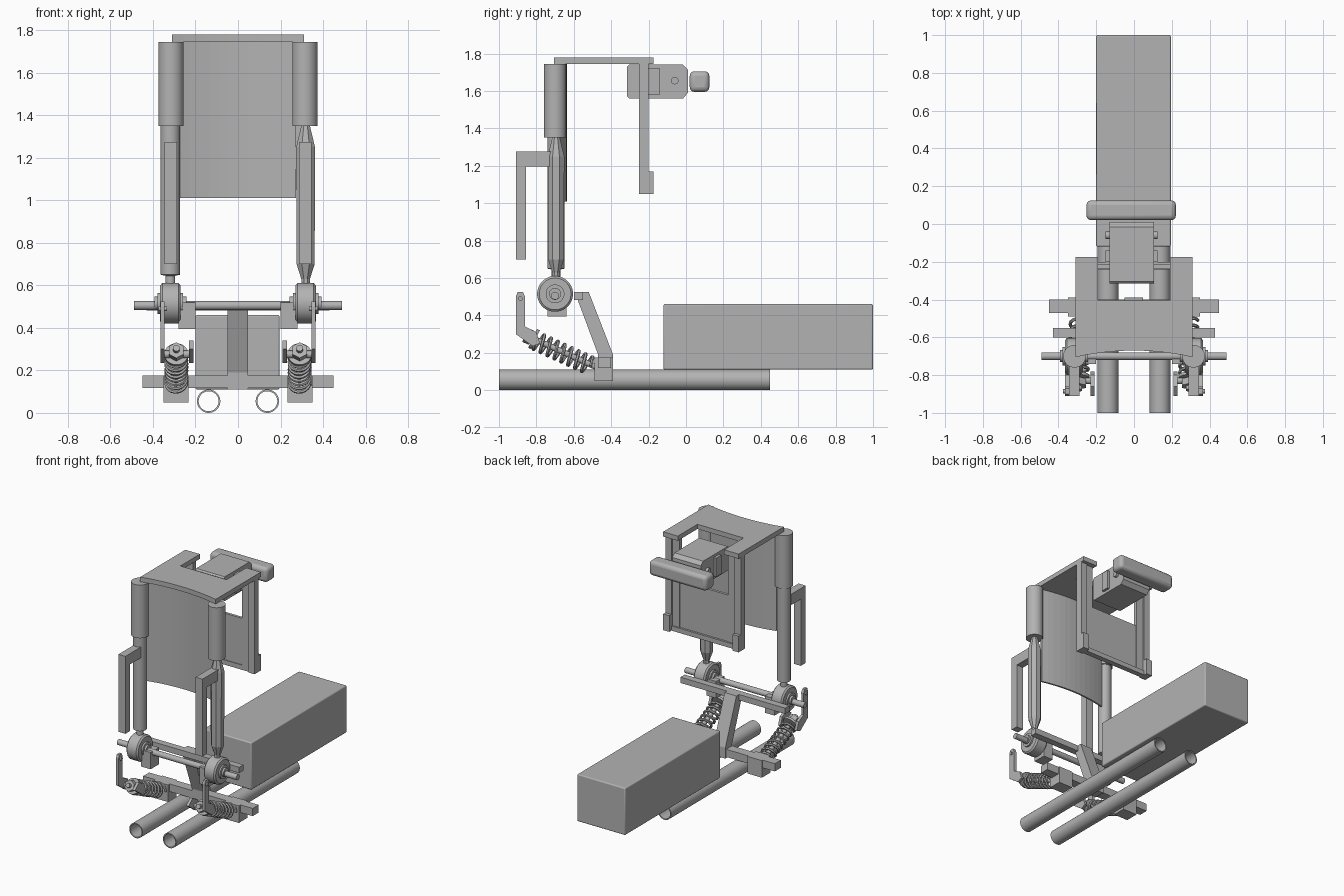
import bpy, bmesh, math
from mathutils import Vector

old = bpy.data.objects.get("Cube")
if old:
    bpy.data.objects.remove(old, do_unlink=True)

grey = bpy.data.materials.new("plain_grey")
grey.use_nodes = True
COLOUR = (0.45, 0.45, 0.45, 1)
grey.diffuse_color = COLOUR
grey.node_tree.nodes["Principled BSDF"].inputs["Base Color"].default_value = COLOUR


def finish(name, bm, smooth=False, bevel=0):
    bmesh.ops.recalc_face_normals(bm, faces=bm.faces)
    mesh = bpy.data.meshes.new(name)
    bm.to_mesh(mesh)
    bm.free()
    mesh.materials.append(grey)
    ob = bpy.data.objects.new(name, mesh)
    bpy.context.collection.objects.link(ob)
    if bevel:
        mod = ob.modifiers.new("Bevel", "BEVEL")
        mod.width, mod.segments = bevel, 3
    if smooth:
        bpy.ops.object.select_all(action="DESELECT")
        ob.select_set(True)
        bpy.context.view_layer.objects.active = ob
        bpy.ops.object.shade_smooth_by_angle(angle=math.radians(35))
    return ob


def extrude(name, pts, vec):
    """Closed outline of 3D points swept along a vector."""
    bm = bmesh.new()
    face = bm.faces.new([bm.verts.new(p) for p in pts])
    new = bmesh.ops.extrude_face_region(bm, geom=[face], use_keep_orig=True)["geom"]
    bmesh.ops.translate(bm, vec=vec, verts=[v for v in new if isinstance(v, bmesh.types.BMVert)])
    return finish(name, bm)


def side_plate(name, yz, x0, x1):
    return extrude(name, [(x0, y, z) for y, z in yz], (x1 - x0, 0, 0))


def box(name, x, y, z, bevel=0):
    bm = bmesh.new()
    bmesh.ops.create_cube(bm, size=1)
    for v in bm.verts:
        v.co = [a[0] + (c + 0.5) * (a[1] - a[0]) for a, c in zip((x, y, z), v.co)]
    return finish(name, bm, bevel > 0, bevel)


def lathe(name, start, end, profile, sides=24, closed=False):
    """Spin (distance, radius) points around the line from start to end."""
    start, end = Vector(start), Vector(end)
    turn = Vector((0, 0, 1)).rotation_difference(end - start)
    bm = bmesh.new()
    rings = []
    for d, r in profile:
        ring = []
        for i in range(sides):
            a = math.tau * (i + 0.5) / sides
            ring.append(bm.verts.new(start + turn @ Vector((r * math.cos(a), r * math.sin(a), d))))
        rings.append(ring)
    pairs = list(zip(rings, rings[1:]))
    if closed:
        pairs.append((rings[-1], rings[0]))
    else:
        bm.faces.new(rings[0])
        bm.faces.new(rings[-1])
    for a, b in pairs:
        for i in range(sides):
            j = (i + 1) % sides
            bm.faces.new((a[i], a[j], b[j], b[i]))
    return finish(name, bm, sides > 10)


def rod(name, start, end, r, sides=24):
    length = (Vector(end) - Vector(start)).length
    return lathe(name, start, end, [(0, r), (length, r)], sides)


def coil(name, start, end, radius, turns, wire):
    start, end = Vector(start), Vector(end)
    turn = Vector((0, 0, 1)).rotation_difference(end - start)
    length = (end - start).length
    curve = bpy.data.curves.new(name, "CURVE")
    curve.dimensions = "3D"
    curve.bevel_depth, curve.bevel_resolution = wire, 1
    curve.use_fill_caps = True
    n = turns * 18
    line = curve.splines.new("POLY")
    line.points.add(n)
    for i, p in enumerate(line.points):
        a = math.tau * turns * i / n
        p.co = (*(start + turn @ Vector((radius * math.cos(a), radius * math.sin(a), length * i / n))), 1)
    helper = bpy.data.objects.new(name + "_path", curve)
    bpy.context.collection.objects.link(helper)
    bpy.context.view_layer.update()
    bm = bmesh.new()
    bm.from_mesh(helper.evaluated_get(bpy.context.evaluated_depsgraph_get()).to_mesh())
    bpy.data.objects.remove(helper, do_unlink=True)
    return finish(name, bm, True)


# Floor rails and rear cushion block
for s, side in ((-1, "right"), (1, "left")):
    x = s * 0.138
    lathe(side + "_rail", (x, -1, 0.055), (x, 0.45, 0.055),
          [(0, 0.055), (1.45, 0.055), (1.45, 0.047), (0, 0.047)], 32, True)
box("rear_block", (-0.2, 0.195), (-0.12, 1), (0.11, 0.46), 0.008)

# Lower cross bar, sloped mast, upper cross bar and axle
box("lower_cross_bar", (-0.45, 0.45), (-0.47, -0.4), (0.118, 0.175))
side_plate("mast", [(-0.595, 0.525), (-0.52, 0.525), (-0.39, 0.19), (-0.39, 0.11), (-0.47, 0.11), (-0.47, 0.19)],
           -0.05, 0.047)
box("upper_cross_bar", (-0.43, 0.43), (-0.6, -0.55), (0.482, 0.525))
rod("axle", (-0.49, -0.7, 0.505), (0.49, -0.7, 0.505), 0.021)

for s, side in ((-1, "right"), (1, "left")):
    def X(a, b):
        return sorted((s * a, s * b))

    # Hub on the axle
    x = s * 0.318
    lathe(side + "_hub", (x - 0.048, -0.7, 0.515), (x + 0.048, -0.7, 0.515),
          [(0, 0.085), (0.01, 0.096), (0.086, 0.096), (0.096, 0.085)], 32)
    rod(side + "_hub_collar", (x - 0.06, -0.7, 0.515), (x + 0.06, -0.7, 0.515), 0.05)
    rod(side + "_hub_bush", (x - 0.075, -0.7, 0.515), (x + 0.075, -0.7, 0.515), 0.032)
    box(side + "_axle_block", X(0.2, 0.28), (-0.74, -0.64), (0.395, 0.52))

    # Leg: the left one tapers at both ends
    if s > 0:
        leg = [(0, 0.022), (0.03, 0.022), (0.1, 0.046), (0.65, 0.048), (0.75, 0.022)]
    else:
        leg = [(0, 0.023), (0.045, 0.023), (0.05, 0.046), (0.75, 0.046)]
    lathe(side + "_leg", (x, -0.695, 0.6), (x, -0.695, 1.35), leg, 8 if s > 0 else 24)
    rod(side + "_sleeve", (s * 0.315, -0.7, 1.35), (s * 0.315, -0.7, 1.745), 0.06, 32)

    # Hanging handle
    side_plate(side + "_handle", [(-0.91, 0.7), (-0.855, 0.7), (-0.855, 1.195), (-0.72, 1.195), (-0.72, 1.275),
                                  (-0.91, 1.275)], *X(0.288, 0.345))

    # Pair of bent levers with pins
    outline = [(-0.91, 0.5), (-0.9, 0.525), (-0.872, 0.525), (-0.86, 0.5), (-0.86, 0.34), (-0.8, 0.31),
               (-0.78, 0.25), (-0.82, 0.235), (-0.91, 0.3)]
    side_plate(side + "_outer_lever", outline, *X(0.345, 0.365))
    side_plate(side + "_inner_lever", [p for p in outline if p[1] < 0.4], *X(0.21, 0.23))
    rod(side + "_lever_pin", (s * 0.21, -0.83, 0.275), (s * 0.365, -0.83, 0.275), 0.018, 12)
    rod(side + "_upper_pin", (s * 0.335, -0.885, 0.49), (s * 0.375, -0.885, 0.49), 0.012, 12)

    # Spring strut
    x = s * 0.29
    rod(side + "_strut_rod", (x, -0.88, 0.305), (x, -0.44, 0.105), 0.016, 12)
    rod(side + "_strut_nut", (x, -0.86, 0.295), (x, -0.825, 0.28), 0.04, 6)
    rod(side + "_strut_washer", (x, -0.82, 0.277), (x, -0.805, 0.27), 0.056)
    coil(side + "_spring", (x, -0.805, 0.265), (x, -0.51, 0.13), 0.048, 8, 0.009)
    box(side + "_strut_foot", X(0.232, 0.35), (-0.49, -0.39), (0.048, 0.175))

# Curved front panel and notched top plate
CURVE = [(-0.31 + 0.62 * i / 12) for i in range(13)]


def bow(x):
    return -0.035 * (x / 0.31) ** 2


front = [(x * 0.88, -0.648 + bow(x), 1.01) for x in CURVE]
back = [(x, y + 0.013, z) for x, y, z in reversed(front)]
extrude("front_panel", front + back, (0, 0, 0.75))
edge = [(x, -0.67 + bow(x), 1.745) for x in CURVE]
notch = [(0.31, -0.175), (0.19, -0.175), (0.19, -0.405), (-0.19, -0.405), (-0.19, -0.175), (-0.31, -0.175)]
extrude("top_plate", edge + [(x, y, 1.745) for x, y in notch], (0, 0, 0.035))

# Rear frame with panel and window opening
for s, side in ((-1, "right"), (1, "left")):
    side_plate(side + "_frame_post", [(-0.25, 1.05), (-0.175, 1.05), (-0.175, 1.17), (-0.2, 1.17), (-0.2, 1.745),
                                      (-0.25, 1.745)], *sorted((s * 0.26, s * 0.31)))
    box(side + "_window_stile", sorted((s * 0.2, s * 0.26)), (-0.24, -0.21), (1.06, 1.745))
box("rear_panel", (-0.2, 0.2), (-0.235, -0.215), (1.08, 1.43))
box("panel_lower_rail", (-0.26, 0.26), (-0.24, -0.2), (1.05, 1.085))

# Viewer body, side clips and rounded visor
side_plate("viewer_body", [(-0.315, 1.57), (-0.305, 1.56), (-0.015, 1.56), (0.01, 1.59), (0.01, 1.715), (-0.015, 1.74),
                           (-0.305, 1.74), (-0.315, 1.73)], -0.13, 0.105)
for s, side in ((-1, "right"), (1, "left")):
    x = -0.013 + s * 0.117
    rod(side + "_viewer_knob", (x, -0.06, 1.655), (x + s * 0.02, -0.06, 1.655), 0.02, 16)
    box(side + "_viewer_clip", sorted((x, x + s * 0.02)), (-0.2, -0.14), (1.58, 1.72))
box("visor", (-0.252, 0.222), (0.02, 0.125), (1.595, 1.705), 0.025)
